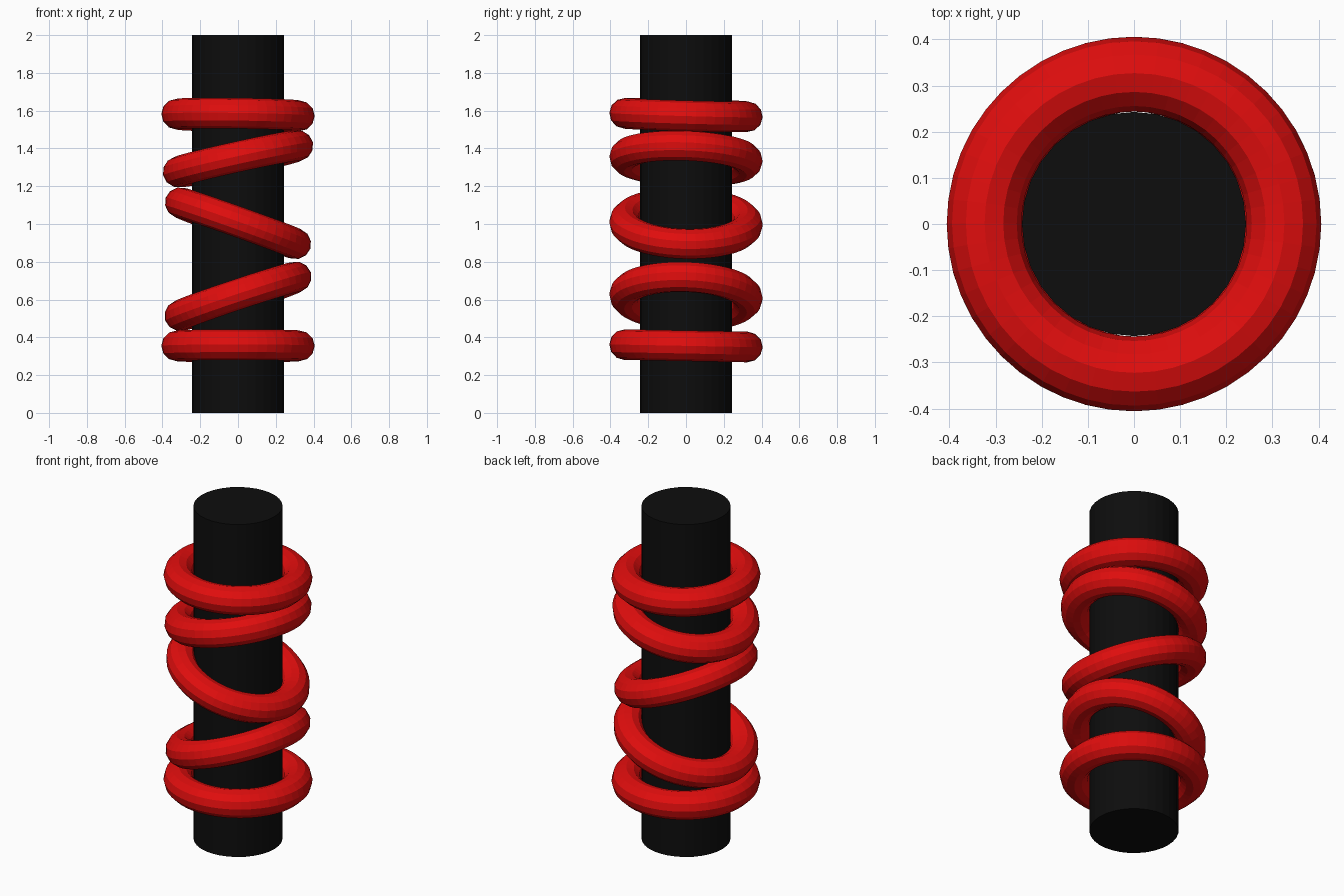
import bpy
import math

if "Cube" in bpy.data.objects:
    bpy.data.objects.remove(bpy.data.objects["Cube"])


def make_material(name, colour):
    mat = bpy.data.materials.new(name)
    mat.diffuse_color = (*colour, 1.0)
    mat.use_nodes = True
    mat.node_tree.nodes["Principled BSDF"].inputs["Base Color"].default_value = mat.diffuse_color
    return mat


red = make_material("red", (0.74, 0.004, 0.004))
black = make_material("black", (0.004, 0.004, 0.004))

# Upright post
bpy.ops.mesh.primitive_cylinder_add(vertices=32, radius=0.243, depth=2.0, location=(0, 0, 1))
post = bpy.context.object
post.name = "post"
post.data.materials.append(black)

# Stacked rings: height, tilt about x, tilt about y (degrees)
rings = [
    (0.355, -1.1, 0.0),
    (0.617, -1.8, -18.4),
    (1.004, -1.2, 19.6),
    (1.345, -2.0, -12.4),
    (1.577, -1.6, 0.8),
]
for i, (z, tilt_x, tilt_y) in enumerate(rings, 1):
    bpy.ops.mesh.primitive_torus_add(
        major_radius=0.325, minor_radius=0.081, major_segments=48, minor_segments=12,
        location=(0, 0, z), rotation=(math.radians(tilt_x), math.radians(tilt_y), 0))
    ring = bpy.context.object
    ring.name = f"ring_{i}"
    ring.data.materials.append(red)
